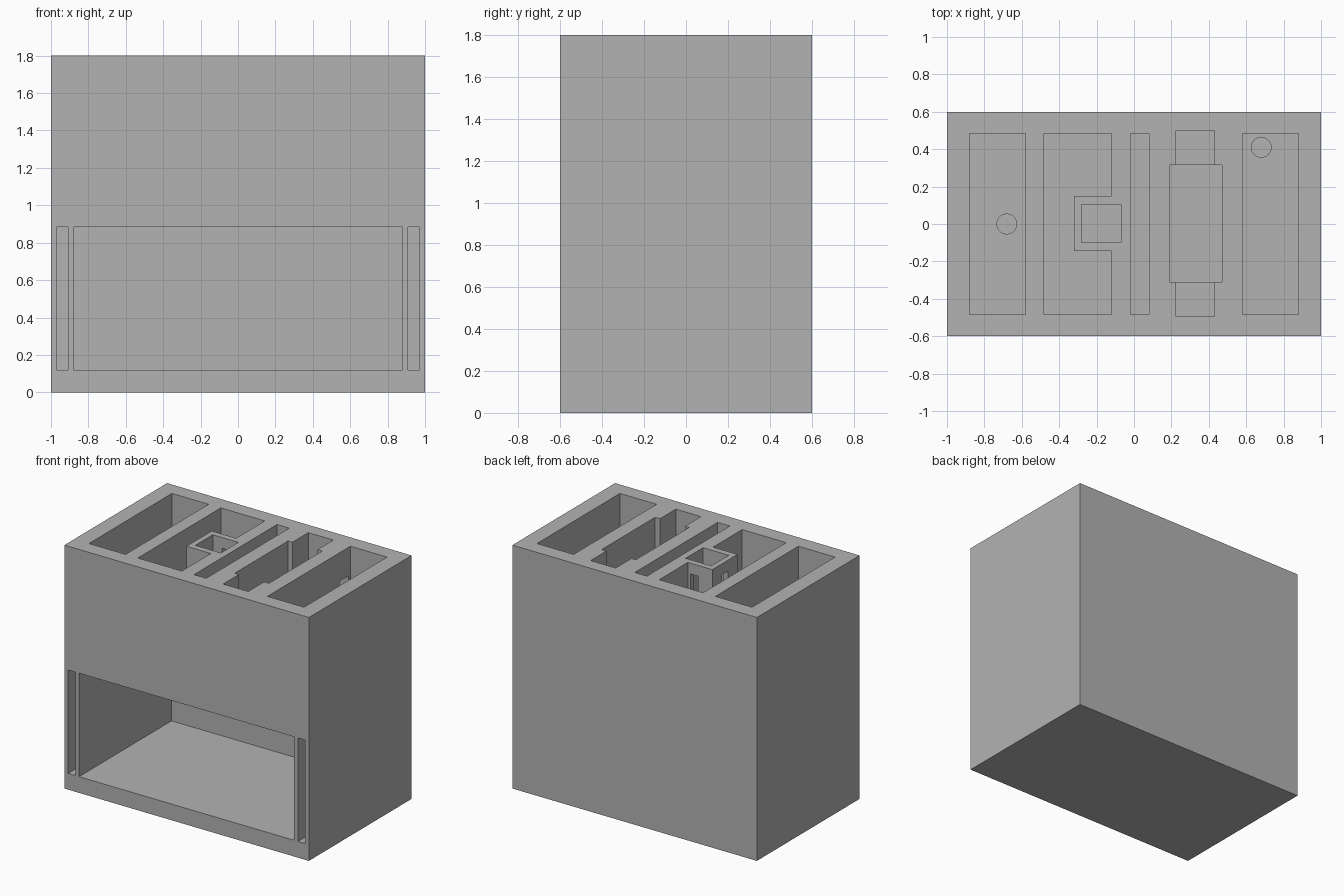
import bpy
import bmesh
import math
from mathutils import Matrix

if "Cube" in bpy.data.objects:
    bpy.data.objects.remove(bpy.data.objects["Cube"], do_unlink=True)

# Single plain grey
grey = bpy.data.materials.new("plain_grey")
grey.use_nodes = True
colour = (0.45, 0.45, 0.45, 1)
grey.diffuse_color = colour
grey.node_tree.nodes["Principled BSDF"].inputs["Base Color"].default_value = colour

TOP, FLOOR, CEILING = 1.8, 1.0, 0.885


def finish(name, bm):
    bmesh.ops.recalc_face_normals(bm, faces=bm.faces)
    mesh = bpy.data.meshes.new(name)
    bm.to_mesh(mesh)
    bm.free()
    mesh.materials.append(grey)
    obj = bpy.data.objects.new(name, mesh)
    bpy.context.collection.objects.link(obj)
    return obj


def prism(name, outline, z0, z1):
    """Extrude a plan outline from z0 up to z1."""
    bm = bmesh.new()
    face = bm.faces.new([bm.verts.new((x, y, z0)) for x, y in outline])
    result = bmesh.ops.extrude_face_region(bm, geom=[face])
    verts = [v for v in result["geom"] if isinstance(v, bmesh.types.BMVert)]
    bmesh.ops.translate(bm, verts=verts, vec=(0, 0, z1 - z0))
    return finish(name, bm)


def box(name, x0, x1, y0, y1, z0, z1):
    return prism(name, [(x0, y0), (x1, y0), (x1, y1), (x0, y1)], z0, z1)


def bore(name, radius, length, centre, axis="Z"):
    bm = bmesh.new()
    bmesh.ops.create_cone(bm, cap_ends=True, segments=48, radius1=radius,
                          radius2=radius, depth=length)
    turn = Matrix.Rotation(math.pi / 2, 4, "Y") if axis == "X" else Matrix()
    bm.transform(Matrix.Translation(centre) @ turn)
    return finish(name, bm)


housing = box("housing", -1, 1, -0.6, 0.6, 0, TOP)
above = TOP + 0.1
end = 0.485
cutters = []

# Front compartment, side slots and the round side port
cutters.append(box("compartment", -0.88, 0.88, -0.7, 0.48, 0.12, CEILING))
for s in (-1, 1):
    x0, x1 = sorted((s * 0.91, s * 0.97))
    cutters.append(box("side_slot", x0, x1, -0.7, -0.2, 0.12, CEILING))
cutters.append(bore("side_port", 0.122, 0.4, (0.98, 0, 0.302), "X"))

# Straight top pockets
for x0, x1 in ((-0.88, -0.58), (-0.02, 0.08), (0.58, 0.88)):
    cutters.append(box("top_pocket", x0, x1, -end, end, FLOOR, above))

# C-shaped pocket around a hollow post
cutters.append(prism("wrapped_pocket", [
    (-0.48, -end), (-0.12, -end), (-0.12, -0.145), (-0.32, -0.145),
    (-0.32, 0.15), (-0.12, 0.15), (-0.12, end), (-0.48, end)], FLOOR, above))
cutters.append(box("post_well", -0.28, -0.07, -0.1, 0.105, FLOOR, above))
cutters.append(box("post_back_gap", -0.205, -0.14, 0.07, 0.2, FLOOR, 1.72))
cutters.append(box("post_side_gap", -0.36, -0.25, -0.035, 0.035, FLOOR, 1.72))

# Stepped pocket with narrow, shallower ends
cutters.append(box("stepped_pocket", 0.19, 0.47, -0.31, 0.315, FLOOR, above))
cutters.append(box("stepped_pocket_ends", 0.225, 0.43, -0.495, 0.5, 1.2, above))
bm_centre = cutters[-1]

# Cable passage and floor holes
cutters.append(box("cable_passage", 0.4, 0.62, 0.357, 0.463, 1.2, 1.59))
for x, y in ((-0.68, 0), (0.68, 0.41)):
    cutters.append(bore("cable_hole", 0.053, 0.3, (x, y, 0.95)))

# Carve the housing
bpy.ops.object.select_all(action="DESELECT")
bpy.context.view_layer.objects.active = housing
housing.select_set(True)
for cutter in cutters:
    cutter.hide_render = True
    mod = housing.modifiers.new(cutter.name, "BOOLEAN")
    mod.operation = "DIFFERENCE"
    mod.solver = "EXACT"
    mod.object = cutter
    bpy.ops.object.modifier_apply(modifier=mod.name)
for cutter in cutters:
    bpy.data.objects.remove(cutter, do_unlink=True)

bpy.ops.object.shade_smooth_by_angle(angle=math.radians(30))
